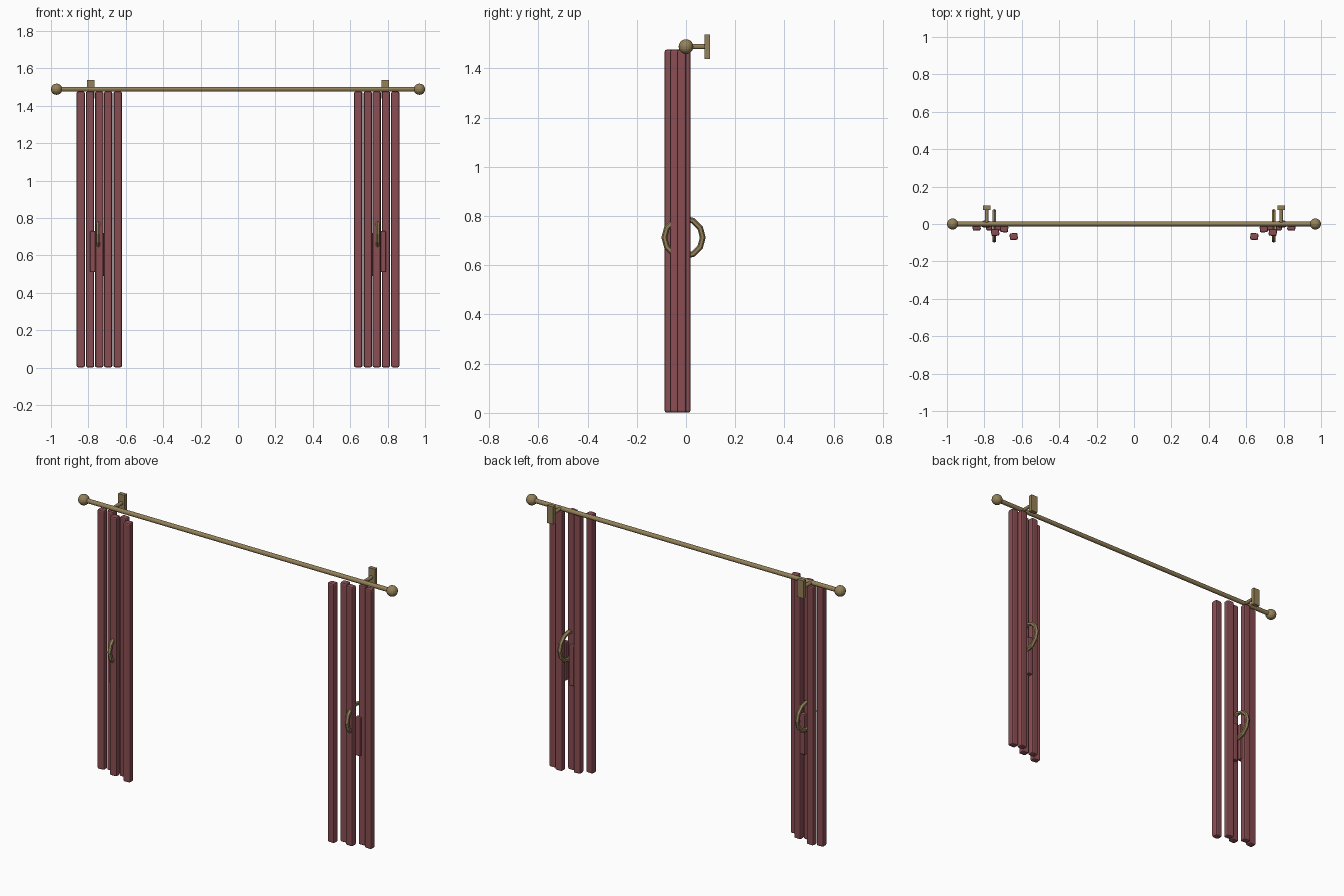
import bpy, math
from mathutils import Matrix

if "Cube" in bpy.data.objects:
    bpy.data.objects.remove(bpy.data.objects["Cube"])


def material(name, color):
    m = bpy.data.materials.new(name)
    m.diffuse_color = (*color, 1)
    m.use_nodes = True
    m.node_tree.nodes["Principled BSDF"].inputs["Base Color"].default_value = m.diffuse_color
    return m


CLOTH = material("red_cloth", (0.25, 0.075, 0.085))
BRASS = material("brass", (0.30, 0.22, 0.10))


def finish(name, mat):
    o = bpy.context.object
    o.name = name
    o.data.materials.append(mat)
    return o


def box(name, center, size, mat, turn=0, bevel=0):
    bpy.ops.mesh.primitive_cube_add(size=1, location=center, rotation=(0, 0, turn))
    o = finish(name, mat)
    o.data.transform(Matrix.Diagonal((*size, 1)))
    if bevel:
        b = o.modifiers.new("bevel", 'BEVEL')
        b.width = bevel
        b.segments = 2
    return o


def cylinder(name, center, radius, length, rot, mat):
    bpy.ops.mesh.primitive_cylinder_add(vertices=12, radius=radius, depth=length,
                                        location=center, rotation=rot)
    return finish(name, mat)


ROD_Z = 1.488
# fold positions for one side: distance from centre, y, turn
FOLDS = [(0.841, -0.017, 0.04), (0.791, -0.001, -0.05), (0.742, -0.045, 0.07),
         (0.694, -0.026, -0.06), (0.643, -0.067, 0.10)]

# curtain rod
cylinder("curtain_rod", (0, 0, ROD_Z), 0.0125, 1.92, (0, math.pi / 2, 0), BRASS)

for s, side in ((-1, "left"), (1, "right")):
    # ball finial
    bpy.ops.mesh.primitive_uv_sphere_add(segments=16, ring_count=10, radius=0.03,
                                         location=(s * 0.97, 0, ROD_Z))
    finish(f"finial_{side}", BRASS)

    # wall bracket
    cylinder(f"bracket_arm_{side}", (s * 0.787, 0.04, ROD_Z), 0.01, 0.08,
             (math.pi / 2, 0, 0), BRASS)
    box(f"bracket_plate_{side}", (s * 0.787, 0.087, ROD_Z), (0.04, 0.022, 0.10), BRASS)

    # gathered curtain folds
    for i, (x, y, turn) in enumerate(FOLDS):
        box(f"curtain_fold_{side}_{i + 1}", (s * x, y, 0.7385), (0.043, 0.037, 1.475),
            CLOTH, -s * turn, 0.008)

    # tieback ring around the folds
    bpy.ops.mesh.primitive_torus_add(major_radius=0.078, minor_radius=0.012,
                                     major_segments=12, minor_segments=6,
                                     location=(s * 0.747, -0.01, 0.713),
                                     rotation=(0, math.pi / 2, 0))
    finish(f"tieback_ring_{side}", BRASS)

    # tieback tails
    box(f"tieback_tail_outer_{side}", (s * 0.775, -0.02, 0.62), (0.032, 0.028, 0.22),
        CLOTH, 0, 0.006)
    box(f"tieback_tail_inner_{side}", (s * 0.727, -0.02, 0.605), (0.032, 0.028, 0.23),
        CLOTH, 0, 0.006)
